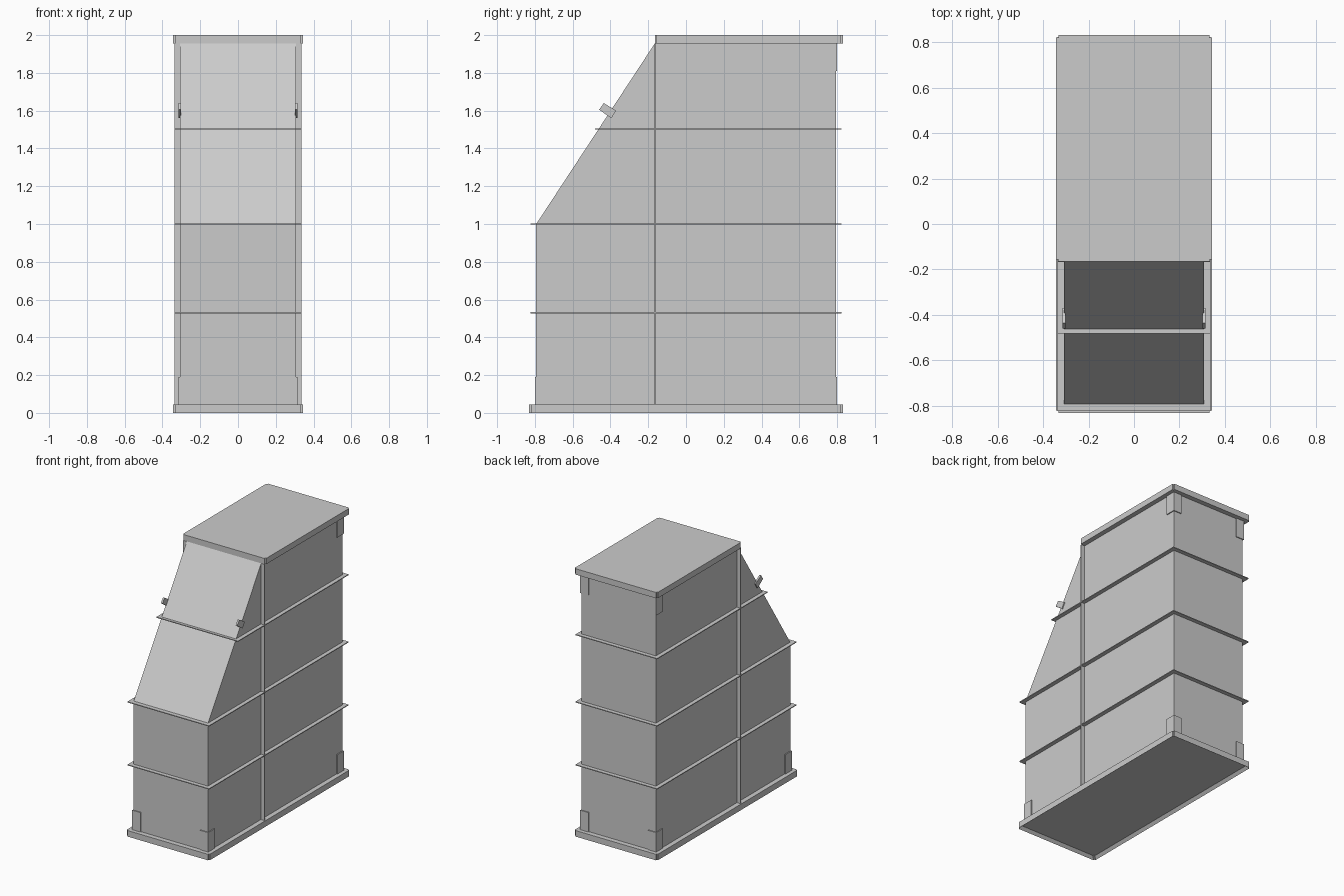
import bpy, bmesh
from mathutils import Vector

cube = bpy.data.objects.get("Cube")
if cube:
    bpy.data.objects.remove(cube, do_unlink=True)

grey = bpy.data.materials.new("plain grey")
grey.use_nodes = True
GREY = (0.6, 0.6, 0.6, 1)
grey.diffuse_color = GREY
grey.node_tree.nodes["Principled BSDF"].inputs["Base Color"].default_value = GREY

HALF = 0.307                      # half width of the casing
FLANGE = 0.337                    # half width of the ribs
BACK, FRONT, STEP = 0.793, -0.793, -0.165
KNEE, TOP, BASE = 1.0, 1.956, 0.045


def finish(name, bm):
    bmesh.ops.recalc_face_normals(bm, faces=bm.faces)
    mesh = bpy.data.meshes.new(name)
    bm.to_mesh(mesh)
    bm.free()
    mesh.materials.append(grey)
    obj = bpy.data.objects.new(name, mesh)
    bpy.context.collection.objects.link(obj)
    return obj


def box(name, x, y, z):
    bm = bmesh.new()
    bmesh.ops.create_cube(bm, size=1)
    for v in bm.verts:
        v.co = [r[0] if c < 0 else r[1] for c, r in zip(v.co, (x, y, z))]
    return finish(name, bm)


def side_profile(name, points, x0, x1):
    """Extrude a (y, z) outline across x."""
    bm = bmesh.new()
    face = bm.faces.new([bm.verts.new((x0, y, z)) for y, z in points])
    new = bmesh.ops.extrude_face_region(bm, geom=[face])["geom"]
    bmesh.ops.translate(bm, vec=(x1 - x0, 0, 0),
                        verts=[v for v in new if isinstance(v, bmesh.types.BMVert)])
    return finish(name, bm)


def slab(name, y0, y1, z0, z1, recess=0):
    """Plate with eased upright corners and an optional recessed underside."""
    bm = bmesh.new()
    bmesh.ops.create_cube(bm, size=1)
    for v in bm.verts:
        v.co = (0.343 if v.co.x > 0 else -0.343,
                y1 if v.co.y > 0 else y0, z1 if v.co.z > 0 else z0)
    upright = [e for e in bm.edges
               if abs(e.verts[0].co.z - e.verts[1].co.z) > 0.01]
    bmesh.ops.bevel(bm, geom=upright, offset=0.01, segments=2, affect='EDGES')
    if recess:
        under = min(bm.faces, key=lambda f: f.calc_center_median().z)
        bmesh.ops.inset_region(bm, faces=[under], thickness=0.028)
        bmesh.ops.translate(bm, verts=under.verts, vec=(0, 0, recess))
    return finish(name, bm)


# Casing with the sloping upper front
side_profile("casing", [(FRONT, BASE), (BACK, BASE), (BACK, TOP),
                        (STEP, TOP), (FRONT, KNEE)], -HALF, HALF)
slab("base_plate", -0.83, 0.83, 0, BASE, 0.02)
slab("top_plate", STEP, 0.83, TOP, 2.0)

# Thin horizontal ribs around the casing
for name, z, front in (("lower_rib", 0.53, -0.823), ("middle_rib", KNEE, -0.823),
                       ("upper_rib", 1.502, -0.482)):
    box(name, (-FLANGE, FLANGE), (front, 0.823), (z - 0.003, z + 0.003))

for side, s in (("left", 1), ("right", -1)):
    # Upright rib on each flank
    box(side + "_upright_rib", sorted((s * HALF, s * FLANGE)),
        (STEP - 0.003, STEP + 0.003), (BASE, TOP))

    # Lug standing square to the slope
    side_profile(side + "_lug", [(-0.46, 1.605), (-0.435, 1.64),
                                 (-0.37, 1.6), (-0.395, 1.56)],
                 s * 0.302, s * 0.315)

    # Corner brackets, each made of two legs
    for end, wall, d, z0, z1 in (
            ("front_lower", FRONT, -1, BASE, 0.19),
            ("back_lower", BACK, 1, BASE, 0.19),
            ("back_upper", BACK, 1, 1.811, TOP)):
        name = side + "_" + end + "_bracket"
        box(name + "_side_leg", sorted((s * HALF, s * (HALF + 0.007))),
            sorted((wall - d * 0.07, wall + d * 0.007)), (z0, z1))
        box(name + "_end_leg", sorted((s * (HALF - 0.06), s * (HALF + 0.007))),
            sorted((wall, wall + d * 0.007)), (z0, z1))
